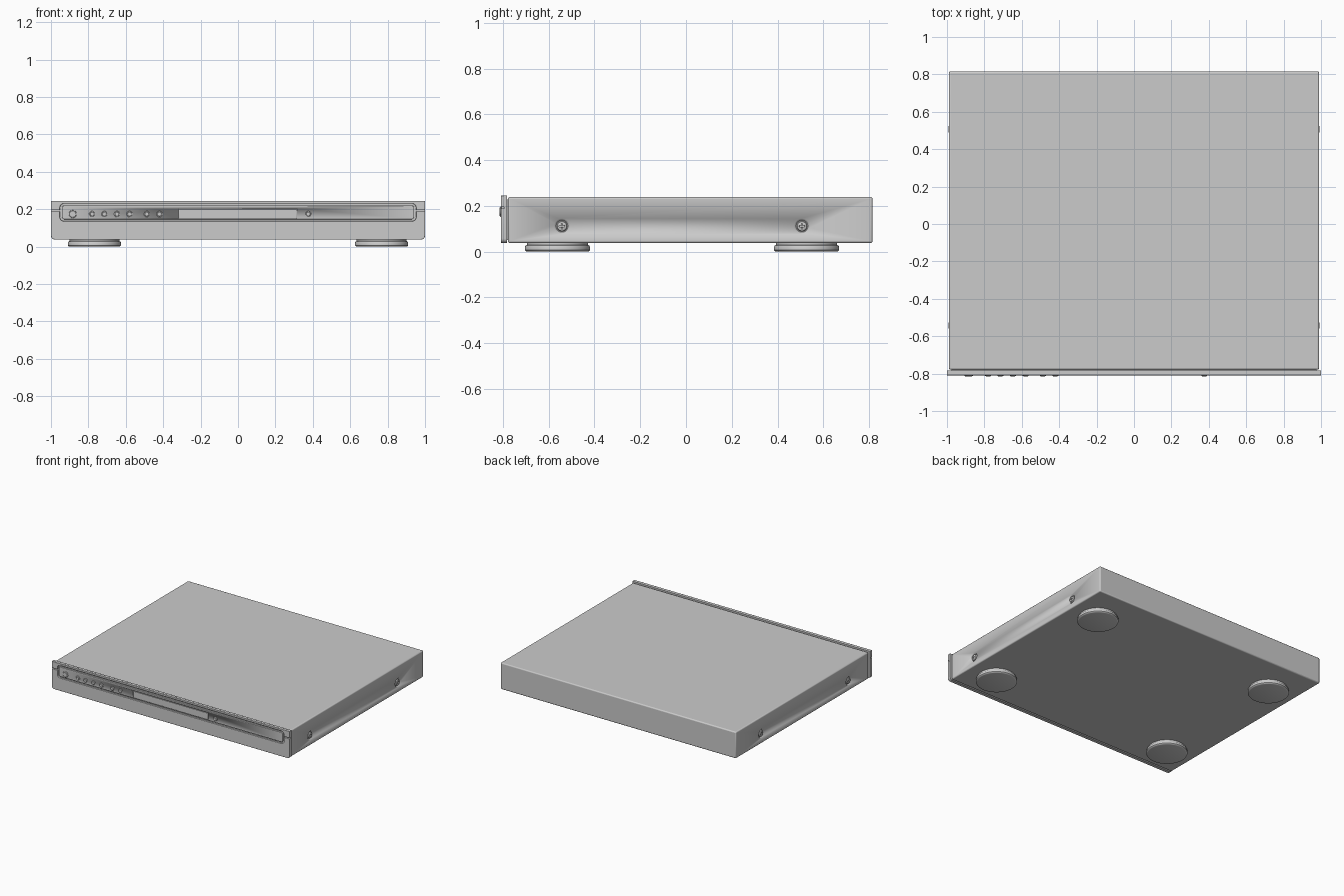
import bpy, bmesh, math
from mathutils import Matrix, Vector

if "Cube" in bpy.data.objects:
    bpy.data.objects.remove(bpy.data.objects["Cube"])


def finish(bm, name, bevel=0, segs=2):
    bmesh.ops.recalc_face_normals(bm, faces=bm.faces)
    me = bpy.data.meshes.new(name)
    bm.to_mesh(me)
    bm.free()
    ob = bpy.data.objects.new(name, me)
    bpy.context.collection.objects.link(ob)
    if bevel:
        m = ob.modifiers.new("bevel", 'BEVEL')
        m.width, m.segments, m.limit_method = bevel, segs, 'ANGLE'
        m.angle_limit = math.radians(40)
    bpy.ops.object.select_all(action='DESELECT')
    bpy.context.view_layer.objects.active = ob
    ob.select_set(True)
    bpy.ops.object.shade_smooth_by_angle(angle=math.radians(35))
    return ob


def box(name, x0, x1, y0, y1, z0, z1, bevel=0, segs=2):
    bm = bmesh.new()
    size = Matrix.Diagonal((x1 - x0, y1 - y0, z1 - z0, 1))
    mid = Matrix.Translation(((x0 + x1) / 2, (y0 + y1) / 2, (z0 + z1) / 2))
    bmesh.ops.create_cube(bm, size=1, matrix=mid @ size)
    return finish(bm, name, bevel, segs)


def slab(name, pts, y0, y1, bevel=0):
    """Extrude an x-z outline from y0 to y1."""
    bm = bmesh.new()
    f = bm.faces.new([bm.verts.new((x, y0, z)) for x, z in pts])
    ext = bmesh.ops.extrude_face_region(bm, geom=[f])
    bmesh.ops.translate(bm, vec=(0, y1 - y0, 0),
                        verts=[v for v in ext['geom'] if isinstance(v, bmesh.types.BMVert)])
    return finish(bm, name, bevel)


def lathe(name, profile, loc, axis, steps=48):
    """Spin (radius, height) points about the given axis direction."""
    bm = bmesh.new()
    vs = [bm.verts.new((r, 0, h)) for r, h in profile]
    es = [bm.edges.new(p) for p in zip(vs, vs[1:])]
    bmesh.ops.spin(bm, geom=vs + es, cent=(0, 0, 0), axis=(0, 0, 1),
                   angle=math.tau, steps=steps)
    bmesh.ops.remove_doubles(bm, verts=bm.verts, dist=1e-5)
    rot = Vector((0, 0, 1)).rotation_difference(Vector(axis)).to_matrix().to_4x4()
    bm.transform(Matrix.Translation(loc) @ rot)
    return finish(bm, name)


def arc(cx, cz, r, a0, a1, n=6):
    return [(cx + r * math.cos(math.radians(a0 + (a1 - a0) * i / n)),
             cz + r * math.sin(math.radians(a0 + (a1 - a0) * i / n))) for i in range(n + 1)]


def cut(target, cutter):
    m = target.modifiers.new("cut", 'BOOLEAN')
    m.operation, m.solver, m.object = 'DIFFERENCE', 'EXACT', cutter
    cutter.hide_render = True
    cutter.hide_viewport = True


# main case with a narrow recess behind the fascia
case = box("case", -0.99, 0.99, -0.778, 0.815, 0.038, 0.239, 0.008, 3)
box("fascia_spacer", -0.975, 0.975, -0.79, -0.76, 0.05, 0.228)

# fascia: backing plate, lower trim, upper trim and control window
F, B, SEAM = -0.809, -0.795, 0.192
X, W, Z0, Z1, R = 1.0, 0.952, 0.136, 0.23, 0.022
bottom = arc(-X + .02, .058, .02, 180, 270) + arc(X - .02, .058, .02, 270, 360)
slab("fascia_backing", bottom + [(X, 0.245), (-X, 0.245)], B - .001, -0.783)
slab("fascia_lower_trim", bottom + [(X, SEAM - .003), (W, SEAM - .003)]
     + arc(W - R, Z0 + R, R, 0, -90) + arc(-W + R, Z0 + R, R, -90, -180)
     + [(-W, SEAM - .003), (-X, SEAM - .003)], F, B, 0.002)
slab("fascia_upper_trim", [(-X, SEAM + .003), (-W, SEAM + .003)]
     + arc(-W + R, Z1 - R, R, 180, 90) + arc(W - R, Z1 - R, R, 90, 0)
     + [(W, SEAM + .003), (X, SEAM + .003), (X, 0.245), (-X, 0.245)], F, B, 0.002)
g, r = 0.01, 0.014
w, a, b = W - g, Z0 + g, Z1 - g
TX0, TX1, TZ0, TZ1 = -0.319, 0.316, 0.147, 0.203
window = slab("control_window", arc(-w + r, a + r, r, 180, 270) + arc(w - r, a + r, r, 270, 360)
              + arc(w - r, b - r, r, 0, 90) + arc(-w + r, b - r, r, 90, 180), F + .001, B, 0.002)
cut(window, box("tray_cutter", TX0, TX1, F - .01, F + .007, TZ0, TZ1))
box("disc_tray", TX0 + .004, TX1 - .004, F + .001, F + .009, TZ0 + .004, TZ1 - .003, 0.001)

# front buttons, each with a thin collar
def button(name, x, rad):
    lathe(name + "_collar", [(rad, 0), (rad, .004), (rad - .002, .005), (rad - .003, .003), (0, .003)],
          (x, F + .002, 0.174), (0, -1, 0), 24)
    q = rad - .004
    lathe(name, [(q, 0), (q, .007), (q - .002, .009), (0, .009)],
          (x, F + .002, 0.174), (0, -1, 0), 24)


button("power_button", -0.884, 0.023)
for i, x in enumerate((-0.78, -0.714, -0.647, -0.58, -0.487, -0.42, 0.376)):
    button(f"control_button_{i}", x, 0.016)

# round feet
foot = [(0, 0), (.132, 0), (.138, .002), (.142, .007), (.142, .022), (.139, .027),
        (.134, .029), (.134, .045), (0, .045)]
for i, (x, y) in enumerate([(sx, y) for sx in (-0.768, 0.768) for y in (-0.562, 0.527)]):
    lathe(f"foot_{i}", foot, (x, y, 0), (0, 0, 1), 48)

# countersunk side screws with cross slots
for s in (-1, 1):
    for i, y in enumerate((-0.542, 0.507)):
        tag = f"{'right' if s > 0 else 'left'}_{i}"
        c = (s * 0.99, y, 0.111)
        cut(case, lathe("countersink_" + tag, [(0, .01), (.042, .01), (.034, 0), (.026, -.012), (0, -.012)],
                        c, (s, 0, 0), 32))
        screw = lathe("screw_" + tag, [(0, -.016), (.023, -.016), (.023, -.006), (.02, -.001),
                                       (.013, .002), (0, .003)], c, (s, 0, 0), 32)
        for k, (dy, dz) in enumerate(((.012, .0025), (.0025, .012))):
            xs = sorted((s * 0.984, s * 1.01))
            cut(screw, box(f"slot_{tag}_{k}", xs[0], xs[1], y - dy, y + dy, .111 - dz, .111 + dz))
